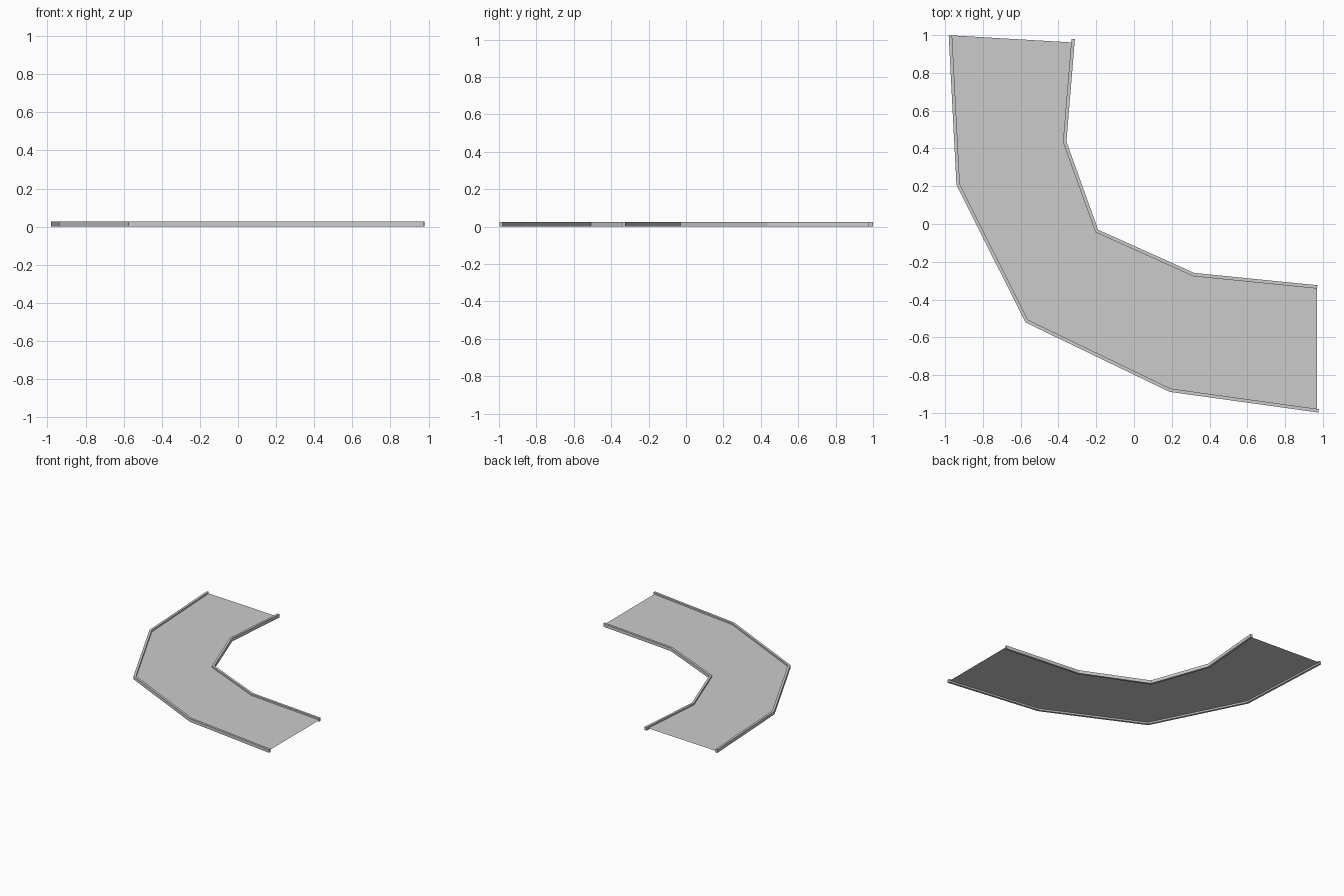
import bpy
from mathutils import Vector

if "Cube" in bpy.data.objects:
    bpy.data.objects.remove(bpy.data.objects["Cube"])

HEIGHT = 0.026      # kerb height
HALF_WIDTH = 0.009  # half kerb thickness
SHEET_Z = 0.013     # road surface level

outer = [(-0.972, 0.999), (-0.931, 0.208), (-0.568, -0.514), (0.191, -0.880), (0.977, -0.989)]
inner = [(-0.322, 0.979), (-0.367, 0.435), (-0.197, -0.037), (0.317, -0.268), (0.970, -0.333)]


def make_object(name, verts, faces):
    mesh = bpy.data.meshes.new(name)
    mesh.from_pydata(verts, [], faces)
    mesh.update()
    obj = bpy.data.objects.new(name, mesh)
    bpy.context.collection.objects.link(obj)
    return obj


def make_kerb(name, path):
    """Sweep a rectangular section along a path with mitred corners."""
    pts = [Vector(p) for p in path]
    normals = []
    for a, b in zip(pts, pts[1:]):
        d = (b - a).normalized()
        normals.append(Vector((-d.y, d.x)))
    verts, faces = [], []
    for i, p in enumerate(pts):
        before, after = normals[max(i - 1, 0)], normals[min(i, len(normals) - 1)]
        mitre = (before + after).normalized()
        off = mitre * (HALF_WIDTH / mitre.dot(after))
        l, r = p + off, p - off
        verts += [(l.x, l.y, 0), (r.x, r.y, 0), (r.x, r.y, HEIGHT), (l.x, l.y, HEIGHT)]
    for i in range(len(pts) - 1):
        a, b = i * 4, i * 4 + 4
        for k in range(4):
            n = (k + 1) % 4
            faces.append((a + k, a + n, b + n, b + k))
    e = len(verts) - 4
    faces += [(3, 2, 1, 0), (e, e + 1, e + 2, e + 3)]
    return make_object(name, verts, faces)


# Kerbs on both sides of the bend
make_kerb("outer_kerb", outer)
make_kerb("inner_kerb", inner)

# Thin road surface between the kerbs, trimmed at the ends
road_outer = outer[:-1] + [(0.970, -0.988)]
road_inner = [(-0.324, 0.961)] + inner[1:]
n = len(outer)
verts = [(x, y, SHEET_Z) for x, y in road_outer + road_inner]
faces = [(i, i + 1, n + i + 1, n + i) for i in range(n - 1)]
make_object("road_surface", verts, faces)
